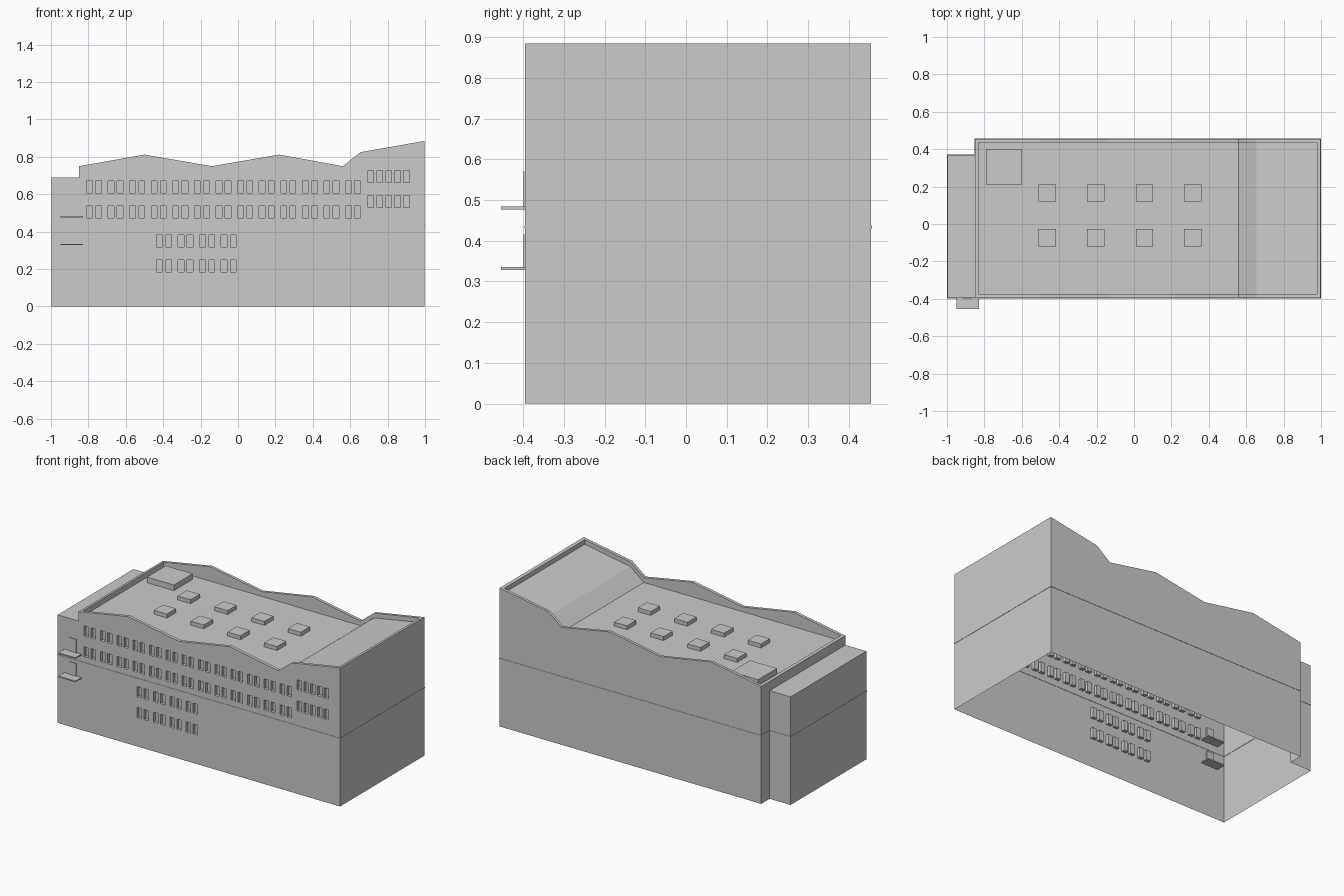
import bpy, bmesh
from mathutils import Vector

cube = bpy.data.objects.get("Cube")
if cube:
    bpy.data.objects.remove(cube)

FRONT, BACK = -0.395, 0.455
LEFT, RIGHT = 0.998, -0.998
STEP_X, ANNEX_BACK, ANNEX_TOP = -0.85, 0.37, 0.69
ROOF_Z = 0.72


def add_box(bm, x, y, z):
    """Add a box given (min, max) pairs."""
    geo = bmesh.ops.create_cube(bm, size=1)
    for v in geo["verts"]:
        for i, (a, b) in enumerate((x, y, z)):
            v.co[i] = a if v.co[i] < 0 else b


def finish(bm, name):
    mesh = bpy.data.meshes.new(name)
    bmesh.ops.recalc_face_normals(bm, faces=bm.faces)
    bm.to_mesh(mesh)
    bm.free()
    ob = bpy.data.objects.new(name, mesh)
    bpy.context.collection.objects.link(ob)
    return ob


def boxes(name, dims):
    bm = bmesh.new()
    for d in dims:
        add_box(bm, *d)
    return finish(bm, name)


def prism(name, profile, y0, y1):
    """Extrude an x-z outline along y."""
    bm = bmesh.new()
    face = bm.faces.new([bm.verts.new((x, y0, z)) for x, z in profile])
    ext = bmesh.ops.extrude_face_region(bm, geom=[face])
    moved = [g for g in ext["geom"] if isinstance(g, bmesh.types.BMVert)]
    bmesh.ops.translate(bm, verts=moved, vec=Vector((0, y1 - y0, 0)))
    return finish(bm, name)


def combine(target, tool, operation):
    mod = target.modifiers.new("combine", "BOOLEAN")
    mod.operation = operation
    mod.solver = "EXACT"
    mod.object = tool
    tool.hide_render = True
    bpy.context.view_layer.objects.active = target
    bpy.ops.object.modifier_apply(modifier=mod.name)
    bpy.data.objects.remove(tool)


# Main block with the zigzag parapet line
skyline = [(STEP_X, 0.75), (-0.5, 0.812), (-0.14, 0.75), (0.22, 0.812),
           (0.56, 0.75), (0.655, 0.825), (LEFT, 0.885)]
building = prism("building", [(LEFT, 0), (STEP_X, 0)] + skyline, FRONT, BACK)

# Lower annex at the end
annex = boxes("annex", [((RIGHT, STEP_X + 0.01), (FRONT, ANNEX_BACK), (0, ANNEX_TOP))])
combine(building, annex, "UNION")

# Sunken roof behind the parapet
sunken = [(-0.832, 1), (-0.832, ROOF_Z), (0.56, ROOF_Z), (0.655, 0.795), (0.978, 0.852), (0.978, 1)]
combine(building, prism("roof_cutter", sunken, FRONT + 0.02, BACK - 0.018), "DIFFERENCE")

# Recessed windows: paired rows and the close-set end groups
windows = []


def window(x, z):
    windows.append(((x, x + 0.031), (FRONT - 0.02, FRONT + 0.02), (z, z + 0.064)))


def paired_row(start, count, z):
    for i in range(count):
        for offset in (0, 0.049):
            window(start + i * 0.1154 + offset, z)


for z in (0.607, 0.473):
    paired_row(-0.81, 13, z)
for z in (0.318, 0.185):
    paired_row(-0.436, 4, z)
for z in (0.664, 0.529):
    for i in range(5):
        window(0.694 + i * 0.048, z)
combine(building, boxes("window_cutter", windows), "DIFFERENCE")

# Open underside
bm = bmesh.new()
bm.from_mesh(building.data)
under = [f for f in bm.faces if all(abs(v.co.z) < 1e-4 for v in f.verts)]
bmesh.ops.delete(bm, geom=under, context="FACES")
bm.to_mesh(building.data)
bm.free()

# Thin floor line around the walls
t = 0.002
outline = [(RIGHT, FRONT), (LEFT, FRONT), (LEFT, BACK), (STEP_X, BACK),
           (STEP_X, ANNEX_BACK), (RIGHT, ANNEX_BACK)]
strips = []
for (ax, ay), (bx, by) in zip(outline, outline[1:] + outline[:1]):
    strips.append(((min(ax, bx) - t, max(ax, bx) + t),
                   (min(ay, by) - t, max(ay, by) + t), (0.43, 0.437)))
boxes("floor_line", strips)

# Balcony slabs passing through the wall, each with a door
for label, z, top in (("lower", 0.328, 0.415), ("upper", 0.477, 0.57)):
    boxes(label + "_balcony", [((-0.95, -0.83), (-0.455, -0.335), (z, z + 0.007))])
    boxes(label + "_door", [((-0.915, -0.865), (FRONT - 0.004, FRONT + 0.01), (z + 0.007, top))])

# Roof housings
boxes("roof_plant_room", [((-0.79, -0.6), (0.21, 0.4), (ROOF_Z - 0.005, ROOF_Z + 0.036))])
boxes("roof_skylights", [((x, x + 0.092), (y, y + 0.092), (ROOF_Z - 0.005, ROOF_Z + 0.025))
                         for x in (-0.51, -0.25, 0.01, 0.268) for y in (-0.12, 0.12)])
